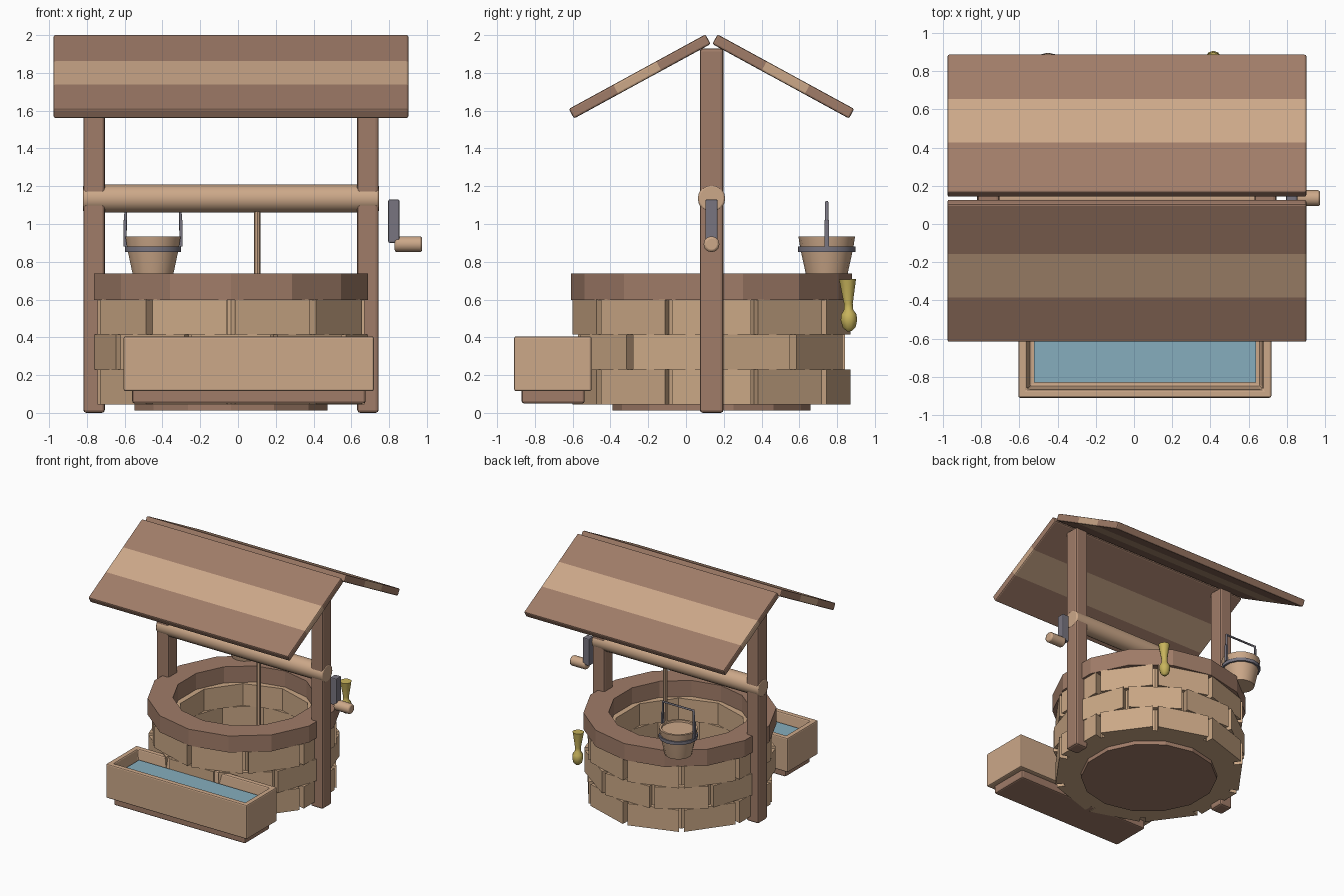
import bpy, bmesh
from math import sin, cos, pi, radians
from mathutils import Vector

if "Cube" in bpy.data.objects:
    bpy.data.objects.remove(bpy.data.objects["Cube"])

CX, CY = -0.037, 0.135      # well centre


def material(name, rgb):
    lin = [(c / 255 / 12.92 if c < 11 else ((c / 255 + 0.055) / 1.055) ** 2.4) for c in rgb]
    m = bpy.data.materials.new(name)
    m.use_nodes = True
    m.diffuse_color = (*lin, 1)
    m.node_tree.nodes["Principled BSDF"].inputs["Base Color"].default_value = (*lin, 1)
    return m


DARK = material("dark wood", (160, 124, 104))
LIGHT = material("light wood", (204, 168, 137))
BRICK = material("tan brick", (203, 168, 134))
METAL = material("grey metal", (120, 117, 128))
GOLD = material("brass", (200, 180, 92))
WATER = material("water", (134, 174, 190))


def finish(bm, name, mats, loc=(0, 0, 0), rot=(0, 0, 0), bevel=0, smooth=False):
    bmesh.ops.recalc_face_normals(bm, faces=bm.faces)
    me = bpy.data.meshes.new(name)
    bm.to_mesh(me)
    bm.free()
    for m in mats:
        me.materials.append(m)
    ob = bpy.data.objects.new(name, me)
    bpy.context.collection.objects.link(ob)
    ob.location, ob.rotation_euler = loc, rot
    if smooth:
        bpy.ops.object.select_all(action='DESELECT')
        ob.select_set(True)
        bpy.context.view_layer.objects.active = ob
        bpy.ops.object.shade_smooth_by_angle(angle=radians(40))
    if bevel:
        b = ob.modifiers.new("bevel", 'BEVEL')
        b.width, b.segments, b.limit_method = bevel, 2, 'ANGLE'
    return ob


def box_mesh(size):
    bm = bmesh.new()
    bmesh.ops.create_cube(bm, size=1)
    bmesh.ops.scale(bm, vec=size, verts=bm.verts)
    return bm


def box(name, lo, hi, mat, bevel=0.012):
    lo, hi = Vector(lo), Vector(hi)
    return finish(box_mesh(hi - lo), name, [mat], (lo + hi) / 2, bevel=bevel)


def lathe(name, profile, sides, mat, loc=(0, 0, 0), rot=(0, 0, 0), closed=False, turn=0, **kw):
    bm = bmesh.new()
    angles = [pi / 2 + turn + 2 * pi * k / sides for k in range(sides)]
    rings = [[bm.verts.new((r * cos(a), r * sin(a), z)) for a in angles] for r, z in profile]
    pairs = list(zip(rings, rings[1:]))
    if closed:
        pairs.append((rings[-1], rings[0]))
    else:
        bm.faces.new(rings[0])
        bm.faces.new(rings[-1])
    for a, b in pairs:
        for k in range(sides):
            j = (k + 1) % sides
            bm.faces.new((a[k], a[j], b[j], b[k]))
    return finish(bm, name, [mat], loc, rot, **kw)


def ring(name, outer, inner, z0, z1, sides, mat, loc, **kw):
    return lathe(name, [(outer, z0), (outer, z1), (inner, z1), (inner, z0)],
                 sides, mat, loc, closed=True, **kw)


# Brick wall: each course is a ring with ten protruding flat bricks
step = pi / 5
for row in range(3):
    z0, z1 = 0.045 + 0.185 * row, 0.23 + 0.185 * row
    turn = step / 2 if row == 1 else 0
    ring(f"wall_core_{row}", 0.675, 0.515, z0, z1, 10, BRICK, (CX, CY, 0), turn=turn)
    bm = bmesh.new()
    for k in range(10):
        mid = pi / 2 + turn + step * (k + 0.5)
        vs = [bm.verts.new((r * cos(mid + d), r * sin(mid + d), z))
              for r in (0.62, 0.737) for d in (-0.286, 0.286) for z in (z0, z1)]
        bmesh.ops.convex_hull(bm, input=vs)
    bmesh.ops.dissolve_limit(bm, angle_limit=0.02, verts=bm.verts, edges=bm.edges)
    finish(bm, f"brick_course_{row}", [BRICK], (CX, CY, 0))

# Rim and floor
ring("well_rim", 0.745, 0.55, 0.597, 0.737, 14, DARK, (CX, CY, 0))
lathe("well_floor", [(0.525, 0.012), (0.525, 0.06)], 14, DARK, (CX, CY, 0))

# Posts
for name, x in (("right_post", -0.762), ("left_post", 0.688)):
    box(name, (x - 0.057, 0.073, 0), (x + 0.057, 0.199, 1.93), DARK, 0.016)

# Roof slopes with a pale middle board
LENGTH, TILT = 0.824, radians(28.6)
for name, s in (("front_roof", -1), ("back_roof", 1)):
    bm = box_mesh((1.88, LENGTH, 0.058))
    cuts = [s * LENGTH * (0.5 - f) for f in (0.325, 0.64)]
    for c in cuts:
        bmesh.ops.bisect_plane(bm, geom=bm.verts[:] + bm.edges[:] + bm.faces[:],
                               plane_co=(0, c, 0), plane_no=(0, 1, 0))
    for f in bm.faces:
        f.material_index = int(min(cuts) < f.calc_center_median().y < max(cuts))
    finish(bm, name, [DARK, LIGHT], (-0.037, CY + s * 0.38, 1.781), (-s * TILT, 0, 0), bevel=0.01)

# Roller, rope and crank
across = (0, pi / 2, 0)
lathe("roller", [(0.073, -0.784), (0.073, 0.784)], 16, LIGHT, (CX, CY, 1.135), across,
      bevel=0.01, smooth=True)
lathe("rope", [(0.017, 0.2), (0.017, 1.1)], 8, LIGHT, (0.102, CY, 0), smooth=True)
box("crank_arm", (0.795, 0.102, 0.9), (0.855, 0.168, 1.13), METAL, 0.008)
lathe("crank_handle", [(0.042, -0.073), (0.042, 0.073)], 12, LIGHT, (0.902, CY, 0.893), across,
      bevel=0.012, smooth=True)

# Trough with sloped inside walls, base and water
bm = box_mesh((1.325, 0.41, 0.29))
top = max(bm.faces, key=lambda f: f.calc_center_median().z)
bmesh.ops.inset_region(bm, faces=[top], thickness=0.062)
bmesh.ops.inset_region(bm, faces=[top], thickness=0.022, depth=-0.1)
finish(bm, "trough", [LIGHT], (0.057, -0.705, 0.26), bevel=0.01)
box("trough_base", (-0.56, -0.87, 0.05), (0.675, -0.537, 0.13), DARK)
box("trough_water", (-0.525, -0.83, 0.325), (0.639, -0.58, 0.333), WATER, 0)

# Bucket with band and handle
B = (-0.45, 0.745, 0)
lathe("bucket", [(0.105, 0.71), (0.14, 0.87), (0.15, 0.935), (0.132, 0.935), (0.13, 0.92)],
      14, LIGHT, B, smooth=True)
ring("bucket_band", 0.152, 0.13, 0.853, 0.88, 14, METAL, B, smooth=True)
cu = bpy.data.curves.new("bucket_handle", 'CURVE')
cu.dimensions, cu.bevel_depth, cu.bevel_resolution = '3D', 0.01, 1
sp = cu.splines.new('POLY')
path = [(-0.148, 0.915), (-0.144, 1.115), (0.144, 1.115), (0.148, 0.915)]
sp.points.add(len(path) - 1)
for p, (x, z) in zip(sp.points, path):
    p.co = (x, 0, z, 1)
cu.use_fill_caps = True
cu.materials.append(METAL)
handle = bpy.data.objects.new("bucket_handle", cu)
bpy.context.collection.objects.link(handle)
handle.location = B
for side, x in (("right", -0.148), ("left", 0.148)):
    box(f"{side}_handle_strap", (B[0] + x - 0.008, B[1] - 0.013, 0.88),
        (B[0] + x + 0.008, B[1] + 0.013, 1.02), METAL, 0)

# Brass hanging ornament behind the well
lathe("brass_pull", [(0.045, 0.14), (0.04, 0.11), (0.023, 0.01), (0.024, -0.02), (0.04, -0.045),
                     (0.044, -0.075), (0.034, -0.115), (0.012, -0.135)],
      10, GOLD, (0.415, 0.86, 0.567), (radians(2), 0, 0), smooth=True)
